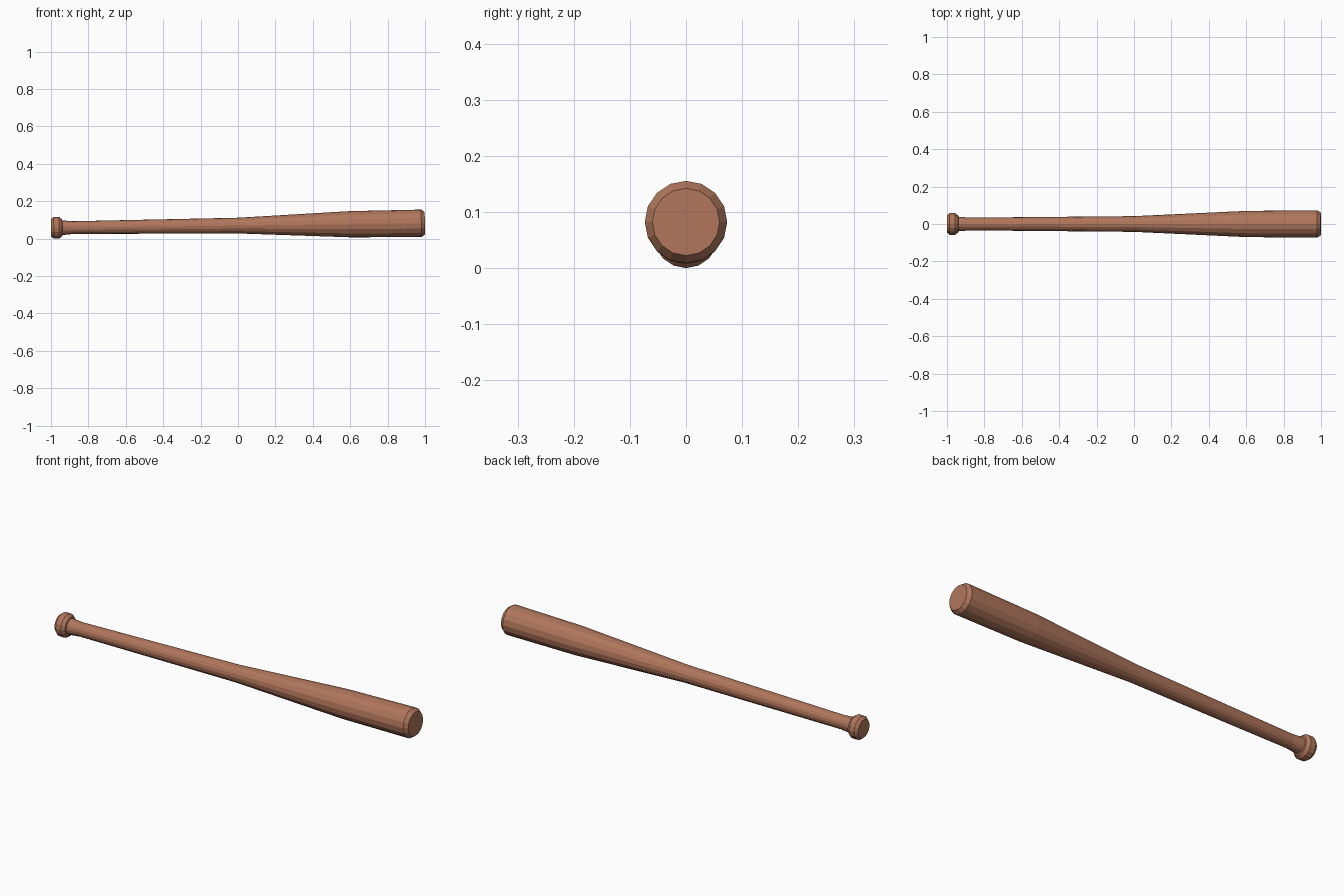
import bpy, bmesh, math
from mathutils import Matrix, Vector

if "Cube" in bpy.data.objects:
    bpy.data.objects.remove(bpy.data.objects["Cube"])

SIDES = 16
TILT = 0.0122   # bat rests on the knob, rising slightly to the barrel

wood = bpy.data.materials.new("brown wood")
wood.diffuse_color = (0.434, 0.181, 0.107, 1)
wood.use_nodes = True
wood.node_tree.nodes["Principled BSDF"].inputs["Base Color"].default_value = wood.diffuse_color

# lathe profile: (distance along bat, radius)
profile = [(-1.0, 0.046), (-0.985, 0.058), (-0.957, 0.058), (-0.941, 0.046),
           (-0.939, 0.039), (-0.88, 0.034), (0.0, 0.042), (0.6, 0.070),
           (0.98, 0.0735), (0.999, 0.060)]

bm = bmesh.new()
rings = []
for x, r in profile:
    rings.append([bm.verts.new((x, r * math.sin(2 * math.pi * i / SIDES),
                                r * math.cos(2 * math.pi * i / SIDES)))
                  for i in range(SIDES)])
for a, b in zip(rings, rings[1:]):
    for i in range(SIDES):
        j = (i + 1) % SIDES
        bm.faces.new((a[i], a[j], b[j], b[i]))
# end caps
bm.faces.new(rings[0])
bm.faces.new(rings[-1])
bmesh.ops.recalc_face_normals(bm, faces=bm.faces)

# tilt and drop onto the ground
bm.transform(Matrix.Rotation(-TILT, 4, 'Y'))
low = min(v.co.z for v in bm.verts)
bmesh.ops.translate(bm, verts=bm.verts, vec=Vector((0, 0, -low)))

mesh = bpy.data.meshes.new("bat")
bm.to_mesh(mesh)
bm.free()
mesh.materials.append(wood)
bpy.context.collection.objects.link(bpy.data.objects.new("bat", mesh))
